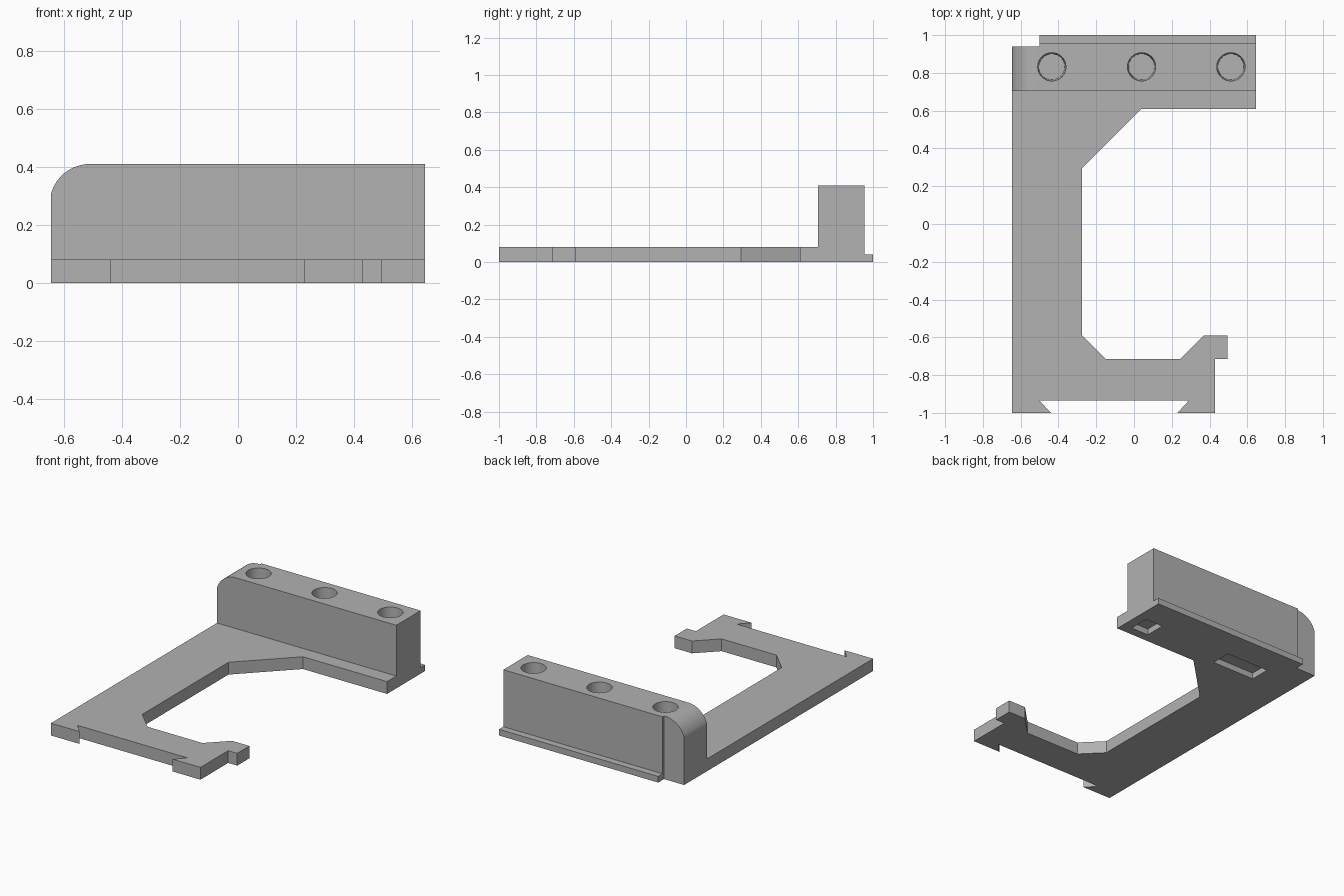
import bpy, bmesh, math
from mathutils import Vector

cube = bpy.data.objects.get("Cube")
if cube:
    bpy.data.objects.remove(cube, do_unlink=True)

grey = bpy.data.materials.new("plain_grey")
grey.use_nodes = True
COLOUR = (0.445, 0.445, 0.445, 1)
grey.diffuse_color = COLOUR
grey.node_tree.nodes["Principled BSDF"].inputs["Base Color"].default_value = COLOUR


def finish(name, bm):
    bmesh.ops.recalc_face_normals(bm, faces=bm.faces)
    mesh = bpy.data.meshes.new(name)
    bm.to_mesh(mesh)
    bm.free()
    mesh.materials.append(grey)
    obj = bpy.data.objects.new(name, mesh)
    bpy.context.collection.objects.link(obj)
    return obj


def extrude(name, points, offset):
    """Prism from a closed outline of 3D points."""
    bm = bmesh.new()
    face = bm.faces.new([bm.verts.new(p) for p in points])
    side = bmesh.ops.extrude_face_region(bm, geom=[face])["geom"]
    verts = [v for v in side if isinstance(v, bmesh.types.BMVert)]
    bmesh.ops.translate(bm, verts=verts, vec=Vector(offset))
    return finish(name, bm)


def box(name, x0, x1, y0, y1, z0, z1):
    pts = [(x0, y0, z0), (x1, y0, z0), (x1, y1, z0), (x0, y1, z0)]
    return extrude(name, pts, (0, 0, z1 - z0))


def combine(target, tool, operation):
    mod = target.modifiers.new(operation.lower(), 'BOOLEAN')
    mod.operation = operation
    mod.solver = 'EXACT'
    mod.object = tool
    bpy.context.view_layer.objects.active = target
    bpy.ops.object.modifier_apply(modifier=mod.name)
    bpy.data.objects.remove(tool, do_unlink=True)


L, R, TOP = -0.645, 0.645, 0.41

# Flat C-shaped plate with a dovetail notch and a hooked arm
outline = [(L, -1), (-0.44, -1), (-0.5, -0.935), (0.29, -0.935), (0.23, -1),
           (0.43, -1), (0.43, -0.715), (0.495, -0.715), (0.495, -0.59),
           (0.37, -0.59), (0.245, -0.715), (-0.15, -0.715), (-0.275, -0.59),
           (-0.275, 0.295), (0.04, 0.61), (R, 0.61), (R, 0.85), (L, 0.85)]
bracket = extrude("bracket", [(x, y, 0) for x, y in outline], (0, 0, 0.08))

# Tall rail with one rounded upper corner
radius, cx = 0.14, -0.51
cz = TOP - radius
start = math.acos((L - cx) / radius)
arc = [(cx + radius * math.cos(a), cz + radius * math.sin(a))
       for a in (start + (math.pi / 2 - start) * i / 16 for i in range(17))]
profile = [(R, 0), (L, 0)] + arc + [(R, TOP)]
rail = extrude("rail", [(x, 0.705, z) for x, z in profile], (0, 0.235, 0))
combine(bracket, rail, 'UNION')

# Raised back panel and bottom lip
combine(bracket, box("back_panel", -0.5, R, 0.9, 0.955, 0, TOP), 'UNION')
combine(bracket, box("back_lip", -0.5, R, 0.92, 1, 0, 0.04), 'UNION')

# Slightly tapered round holes in the top of the rail
DEPTH = 0.3
for x in (-0.435, 0.04, 0.513):
    bm = bmesh.new()
    bmesh.ops.create_cone(bm, cap_ends=True, segments=48, radius1=0.068,
                          radius2=0.075, depth=DEPTH)
    bmesh.ops.translate(bm, verts=bm.verts,
                        vec=(x, 0.832, TOP + 0.01 - DEPTH / 2))
    combine(bracket, finish("hole_cutter", bm), 'DIFFERENCE')

# Shallow rectangular pockets underneath
for x0, x1 in ((-0.38, -0.07), (0.453, 0.58)):
    pocket = box("pocket_cutter", x0, x1, 0.67, 0.805, -0.05, 0.04)
    combine(bracket, pocket, 'DIFFERENCE')

# Smooth curved walls, crisp edges
bpy.ops.object.select_all(action='DESELECT')
bracket.select_set(True)
bpy.context.view_layer.objects.active = bracket
bpy.ops.object.shade_smooth_by_angle(angle=math.radians(25))
